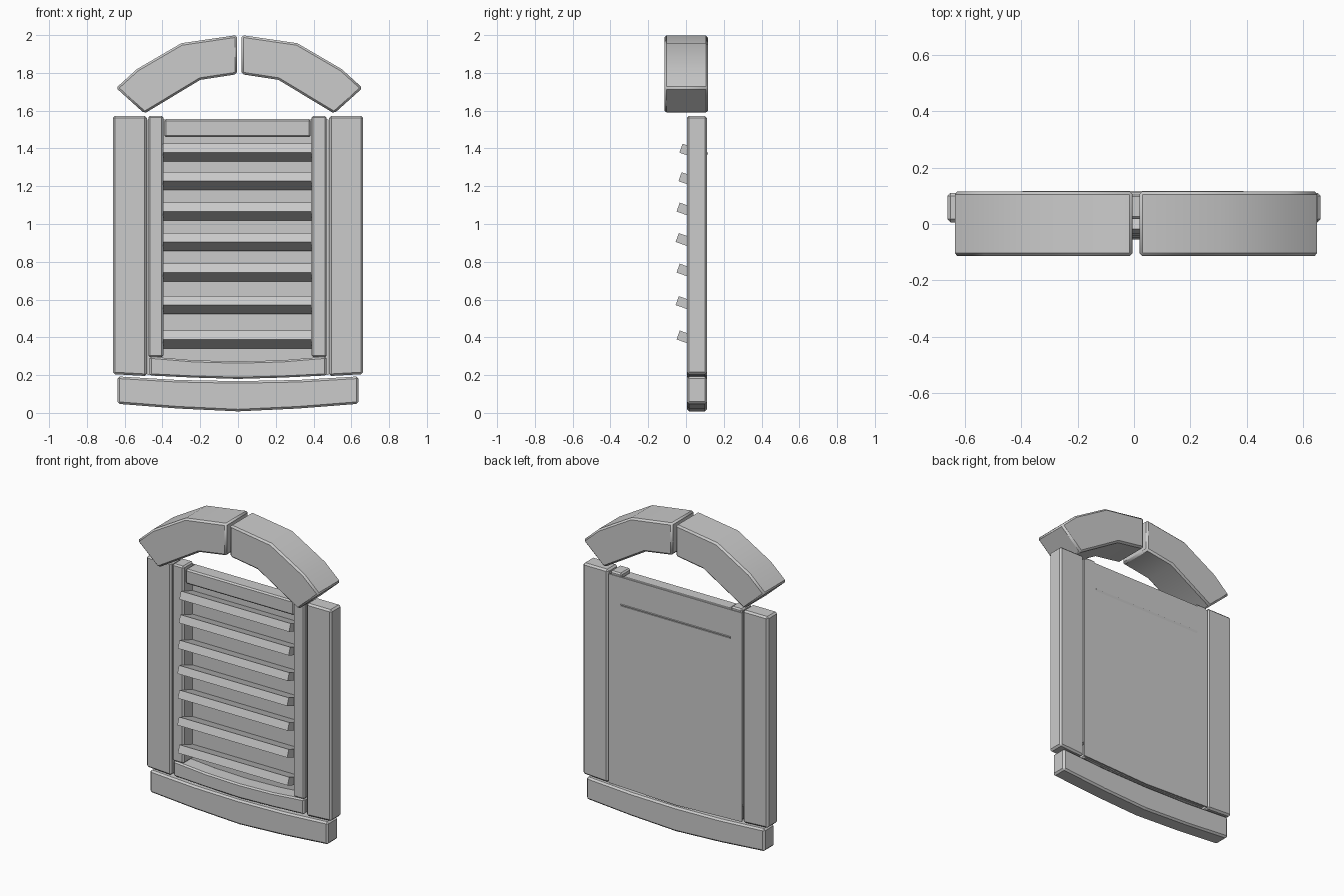
import bpy, bmesh, math

cube = bpy.data.objects.get("Cube")
if cube:
    bpy.data.objects.remove(cube, do_unlink=True)

stone = bpy.data.materials.new("grey_stone")
stone.use_nodes = True
GREY = (0.6, 0.6, 0.6, 1)
stone.diffuse_color = GREY
stone.node_tree.nodes["Principled BSDF"].inputs["Base Color"].default_value = GREY


def extrude(name, profile, axis, start, end, bevel=0.0):
    """Extrude a 2D outline (x,z or y,z) along the named axis."""
    bm = bmesh.new()

    def place(p, d):
        return (p[0], d, p[1]) if axis == "y" else (d, p[0], p[1])

    front = [bm.verts.new(place(p, start)) for p in profile]
    back = [bm.verts.new(place(p, end)) for p in profile]
    bm.faces.new(front)
    bm.faces.new(back[::-1])
    n = len(profile)
    for i in range(n):
        j = (i + 1) % n
        bm.faces.new((front[i], back[i], back[j], front[j]))
    bmesh.ops.recalc_face_normals(bm, faces=bm.faces)
    mesh = bpy.data.meshes.new(name)
    bm.to_mesh(mesh)
    bm.free()
    mesh.materials.append(stone)
    obj = bpy.data.objects.new(name, mesh)
    bpy.context.collection.objects.link(obj)
    if bevel:
        mod = obj.modifiers.new("chamfer", "BEVEL")
        mod.width = bevel
        mod.segments = 1
        mod.limit_method = "ANGLE"
        mod.angle_limit = math.radians(40)
    return obj


def flip(profile, centre=0.0):
    return [(2 * centre - x, z) for x, z in profile]


def bowed(half, top_end, top_mid, low_end, low_mid):
    """Outline of a rail sagging towards its middle."""
    top = [(half * t, top_mid + (top_end - top_mid) * t * t) for t in (-1, -0.5, 0, 0.5, 1)]
    low = [(half * t, low_mid + (low_end - low_mid) * abs(t) ** 1.4) for t in (1, 0.5, 0, -0.5, -1)]
    return top + low


FRONT, BACK = 0.006, 0.111

# Arched hood in two halves
hood = [(-0.645, 1.72), (-0.535, 1.82), (-0.30, 1.957), (-0.005, 2.0),
        (-0.005, 1.793), (-0.20, 1.763), (-0.495, 1.585)]
# Outer posts and inner stiles
post = [(-0.663, 0.205), (-0.483, 0.195), (-0.483, 1.572), (-0.663, 1.572)]
stile = [(-0.475, 0.295), (-0.395, 0.295), (-0.395, 1.572), (-0.475, 1.572)]

for side, shape in (("right", lambda p, c: p), ("left", flip)):
    arch = extrude(side + "_hood", shape(hood, 0.007), "y", -0.114, 0.116, 0.011)
    extrude(side + "_post", shape(post, 0), "y", FRONT, BACK, 0.011)
    extrude(side + "_stile", shape(stile, -0.003), "y", FRONT, BACK - 0.004, 0.009)
    bpy.ops.object.select_all(action="DESELECT")
    arch.select_set(True)
    bpy.context.view_layer.objects.active = arch
    bpy.ops.object.shade_smooth_by_angle(angle=math.radians(32))

# Rails
extrude("top_rail", [(-0.39, 1.46), (0.385, 1.46), (0.385, 1.555), (-0.39, 1.555)],
        "y", FRONT + 0.012, BACK - 0.004, 0.009)
extrude("bottom_rail", bowed(0.468, 0.298, 0.272, 0.198, 0.18), "y", FRONT, BACK - 0.004, 0.009)
extrude("sill", bowed(0.638, 0.193, 0.168, 0.048, 0.008), "y", FRONT, BACK, 0.011)

# Thin backing panel
extrude("back_panel", [(-0.478, 0.2), (0, 0.182), (0.478, 0.2), (0.478, 1.552), (-0.478, 1.552)],
        "y", 0.103, 0.112)

# Slanted louvre slats: height of the lower front edge and its depth
slats = [(1.378, -0.035), (1.227, -0.04), (1.066, -0.05), (0.905, -0.055),
         (0.743, -0.05), (0.571, -0.055), (0.389, -0.05)]
for i, (z, y) in enumerate(slats):
    outline = [(y, z), (y + 0.017, z + 0.047), (y + 0.152, z - 0.001), (y + 0.135, z - 0.048)]
    extrude(f"slat_{i + 1}", outline, "x", -0.396, 0.39)
